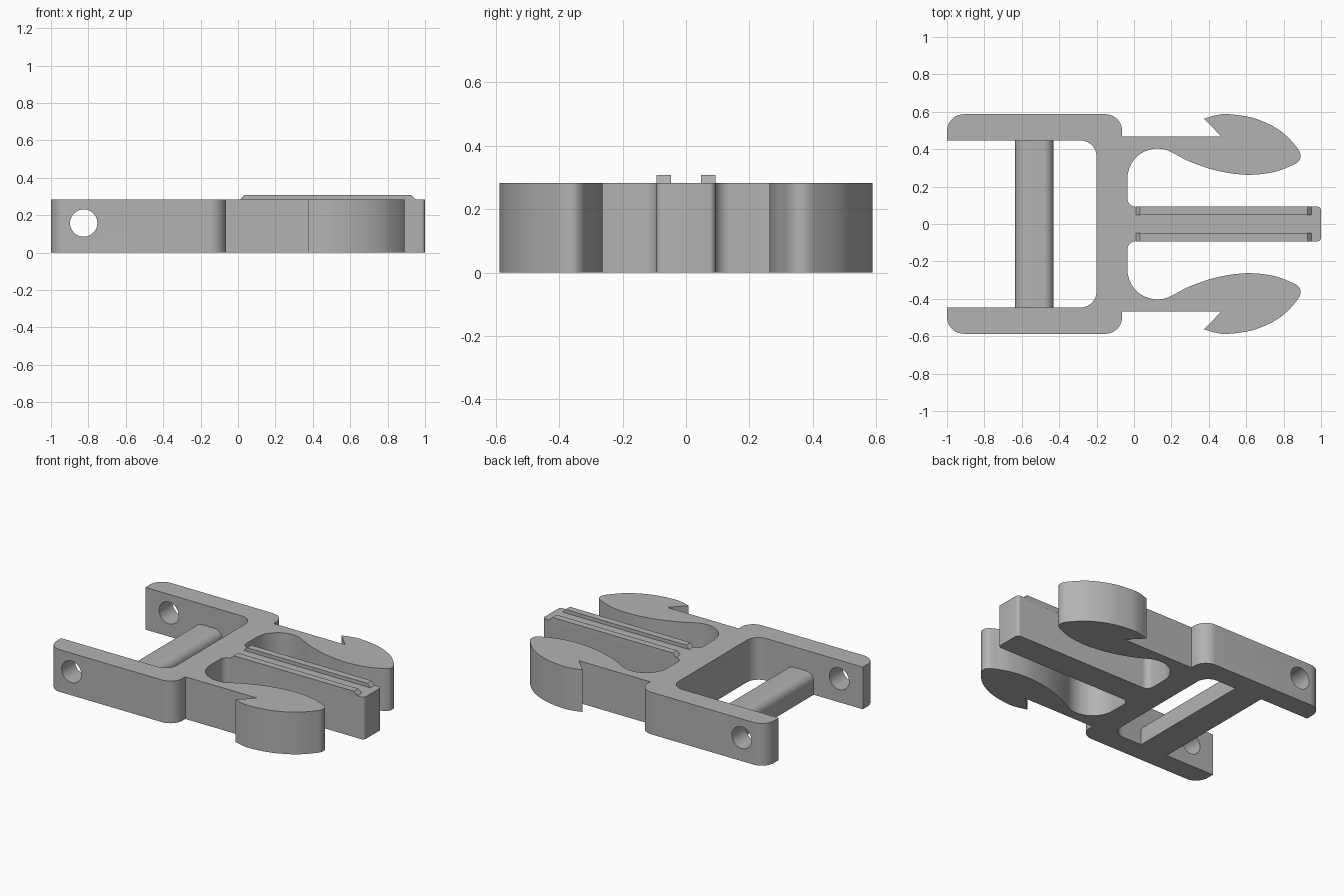
import bpy, bmesh, math
from mathutils import Vector

if "Cube" in bpy.data.objects:
    bpy.data.objects.remove(bpy.data.objects["Cube"])

HEIGHT = 0.283
grey = bpy.data.materials.new("plain grey")
grey.diffuse_color = (0.45, 0.45, 0.45, 1)
grey.use_nodes = True
grey.node_tree.nodes["Principled BSDF"].inputs["Base Color"].default_value = (0.45, 0.45, 0.45, 1)


def arc(cx, cy, r, start, end, steps=10):
    angles = [math.radians(start + (end - start) * i / steps) for i in range(steps + 1)]
    return [(cx + r * math.cos(a), cy + r * math.sin(a)) for a in angles]


def spline(points, steps=6):
    """Smooth curve through every point."""
    p = [Vector(q) for q in points]
    p = [2 * p[0] - p[1]] + p + [2 * p[-1] - p[-2]]
    out = []
    for a, b, c, d in zip(p, p[1:], p[2:], p[3:]):
        for i in range(steps):
            t = i / steps
            out.append(tuple(0.5 * (2 * b + (c - a) * t + (2 * a - 5 * b + 4 * c - d) * t ** 2
                                    + (3 * b - a - 3 * c + d) * t ** 3)))
    return out + [tuple(p[-2])]


def prism(name, profile, place, depth):
    """Extrude a flat profile; place maps profile points into space."""
    bm = bmesh.new()
    face = bm.faces.new([bm.verts.new(place(*q)) for q in profile])
    extruded = bmesh.ops.extrude_face_region(bm, geom=[face])["geom"]
    bmesh.ops.translate(bm, vec=depth, verts=[v for v in extruded if isinstance(v, bmesh.types.BMVert)])
    bmesh.ops.recalc_face_normals(bm, faces=bm.faces)
    mesh = bpy.data.meshes.new(name)
    bm.to_mesh(mesh)
    bm.free()
    mesh.materials.append(grey)
    obj = bpy.data.objects.new(name, mesh)
    bpy.context.collection.objects.link(obj)
    return obj


def smooth(obj):
    bpy.ops.object.select_all(action="DESELECT")
    obj.select_set(True)
    bpy.context.view_layer.objects.active = obj
    bpy.ops.object.shade_smooth_by_angle(angle=math.radians(30))


# Half outline of the clip: tongue, springy prong, strap arm
half = arc(0.98, 0.073, 0.02, 0, 90, 4)
half += arc(0.01, 0.137, 0.045, 270, 180, 6)
half += arc(0.125, 0.243, 0.16, 180, 66, 20)
half += spline([(0.21, 0.379), (0.30, 0.333), (0.44, 0.286), (0.6, 0.263),
                (0.74, 0.276), (0.83, 0.307), (0.875, 0.33), (0.89, 0.362), (0.872, 0.408),
                (0.78, 0.5), (0.647, 0.564), (0.51, 0.587), (0.44, 0.582), (0.374, 0.563)])
half += [(0.467, 0.468), (-0.063, 0.468)]
half += arc(-0.153, 0.497, 0.09, 0, 90)
half += arc(-0.91, 0.497, 0.09, 90, 180)
half += [(-1, 0.446)]
half += arc(-0.285, 0.361, 0.085, 90, 0)
outline = half + [(x, -y) for x, y in reversed(half)]
body = prism("clip_body", outline, lambda x, y: (x, y, 0), (0, 0, HEIGHT))

# Pin hole through both arms
cutter = prism("pin_hole_cutter", arc(-0.825, 0.158, 0.073, 0, 350, 35),
               lambda x, z: (x, -1, z), (0, 2, 0))
cutter.hide_render = True
hole = body.modifiers.new("pin_hole", "BOOLEAN")
hole.operation = "DIFFERENCE"
hole.solver = "EXACT"
hole.object = cutter
bpy.context.view_layer.objects.active = body
bpy.ops.object.modifier_apply(modifier="pin_hole")
bpy.data.objects.remove(cutter)
smooth(body)

# Strap bar with rounded upper edges
bar_profile = [(-0.635, 0), (-0.43, 0)]
bar_profile += arc(-0.485, 0.09, 0.055, 0, 90, 8) + arc(-0.58, 0.09, 0.055, 90, 180, 8)
smooth(prism("strap_bar", bar_profile, lambda x, z: (x, -0.447, z), (0, 0.894, 0)))

# Raised guide ribs with sloped ends
for side, y in (("left", 0.047), ("right", -0.093)):
    prism("guide_rib_" + side, [(0.01, 0.27), (0.01, HEIGHT), (0.033, 0.307),
                                (0.927, 0.307), (0.95, HEIGHT), (0.95, 0.27)],
          lambda x, z: (x, y, z), (0, 0.046, 0))
